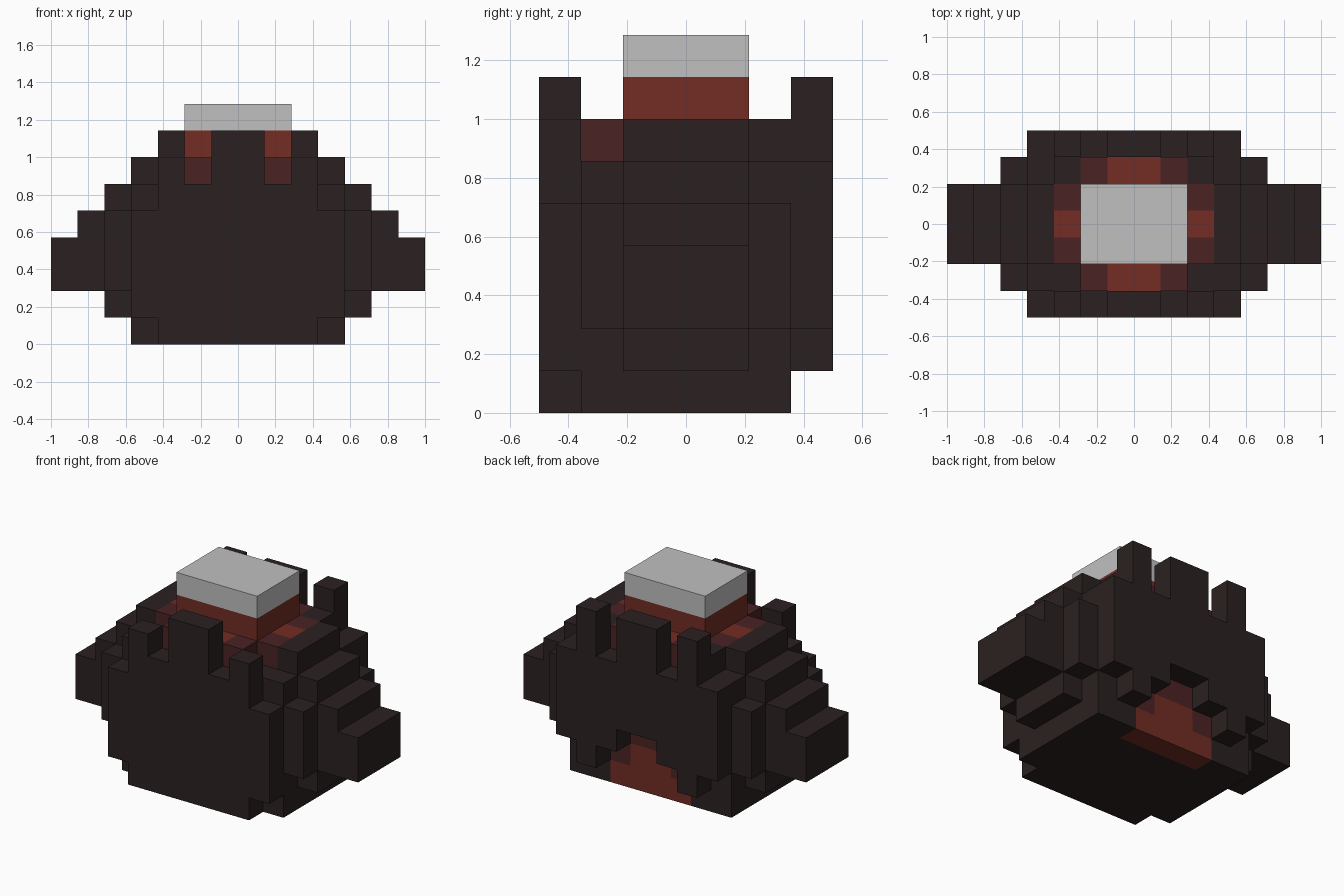
import bpy
import bmesh

if "Cube" in bpy.data.objects:
    bpy.data.objects.remove(bpy.data.objects["Cube"], do_unlink=True)

U = 1 / 7  # size of one block


def make_material(name, rgb):
    mat = bpy.data.materials.new(name)
    mat.use_nodes = True
    mat.diffuse_color = (*rgb, 1)
    bsdf = next(n for n in mat.node_tree.nodes if n.type == 'BSDF_PRINCIPLED')
    bsdf.inputs["Base Color"].default_value = (*rgb, 1)
    bsdf.inputs["Roughness"].default_value = 0.8
    return mat


DARK = make_material("charred brown", (0.024, 0.015, 0.015))
RED = make_material("ember red", (0.171, 0.026, 0.017))
MAROON = make_material("dark maroon", (0.069, 0.016, 0.018))
GREY = make_material("light grey", (0.527, 0.527, 0.527))


def add_box(bm, x0, x1, y0, y1, z0, z1):
    cube = bmesh.ops.create_cube(bm, size=1)
    for v in cube["verts"]:
        v.co.x = (x0 if v.co.x < 0 else x1) * U
        v.co.y = (y0 if v.co.y < 0 else y1) * U
        v.co.z = (z0 if v.co.z < 0 else z1) * U


def make_part(name, mat, y0, y1, rows):
    """Rows are (inner x, outer x, bottom, top) in blocks, mirrored across x."""
    bm = bmesh.new()
    for a, b, z0, z1 in rows:
        if a == 0:
            add_box(bm, -b, b, y0, y1, z0, z1)
        else:
            add_box(bm, a, b, y0, y1, z0, z1)
            add_box(bm, -b, -a, y0, y1, z0, z1)
    mesh = bpy.data.meshes.new(name)
    bm.to_mesh(mesh)
    bm.free()
    mesh.materials.append(mat)
    obj = bpy.data.objects.new(name, mesh)
    bpy.context.collection.objects.link(obj)
    return obj


# Front wall with a tall middle battlement and two shorter ones
make_part("front_wall", DARK, -3.5, -2.5, [(0, 3, 0, 1), (0, 4, 1, 5), (0, 3, 5, 6)])
make_part("front_battlements", DARK, -3.5, -2.5, [(0, 1, 6, 8), (2, 3, 6, 7)])

# Body layers from front to back, stepping out to the side arms
make_part("front_body", DARK, -2.5, -1.5, [(0, 4, 0, 2), (0, 5, 2, 5), (0, 4, 5, 6)])
make_part("middle_body", DARK, -1.5, 1.5,
          [(0, 4, 0, 1), (0, 5, 1, 2), (0, 6, 2, 5), (0, 5, 5, 6), (3, 4, 6, 7)])
make_part("side_arms", DARK, -1.5, 1.5, [(6, 7, 2, 4)])
make_part("back_body", DARK, 1.5, 2.5,
          [(2, 4, 0, 2), (1, 5, 2, 3), (0, 5, 3, 5), (0, 4, 5, 6), (2, 3, 6, 7)])

# Back wall with a stepped arch at the bottom and three battlements
make_part("back_wall", DARK, 2.5, 3.5, [(2, 3, 1, 2), (1, 4, 2, 3), (0, 4, 3, 6)])
make_part("back_battlements", DARK, 2.5, 3.5, [(0, 1, 6, 8), (2, 3, 6, 8)])

# Glowing patch inside the back arch
make_part("arch_ember", RED, 1.5, 2.5, [(0, 2, 0, 1), (0, 1, 1, 2)])
make_part("arch_ember_rim", MAROON, 1.5, 2.5, [(1, 2, 1, 2), (0, 1, 2, 3)])

# Ring of embers around the top opening
for side, y0 in (("front", -2.5), ("back", 1.5)):
    make_part(side + "_ring_ember", RED, y0, y0 + 1, [(0, 1, 6, 7)])
    make_part(side + "_ring_rim", MAROON, y0, y0 + 1, [(1, 2, 6, 7)])
make_part("side_ring_embers", RED, -0.5, 0.5, [(2, 3, 6, 7)])
for side, y0 in (("front", -1.5), ("back", 0.5)):
    make_part(side + "_side_ring_rim", MAROON, y0, y0 + 1, [(2, 3, 6, 7)])

# Raised core and its pale cap
make_part("ember_core", RED, -1.5, 1.5, [(0, 2, 6, 8)])
make_part("core_cap", GREY, -1.5, 1.5, [(0, 2, 8, 9)])
